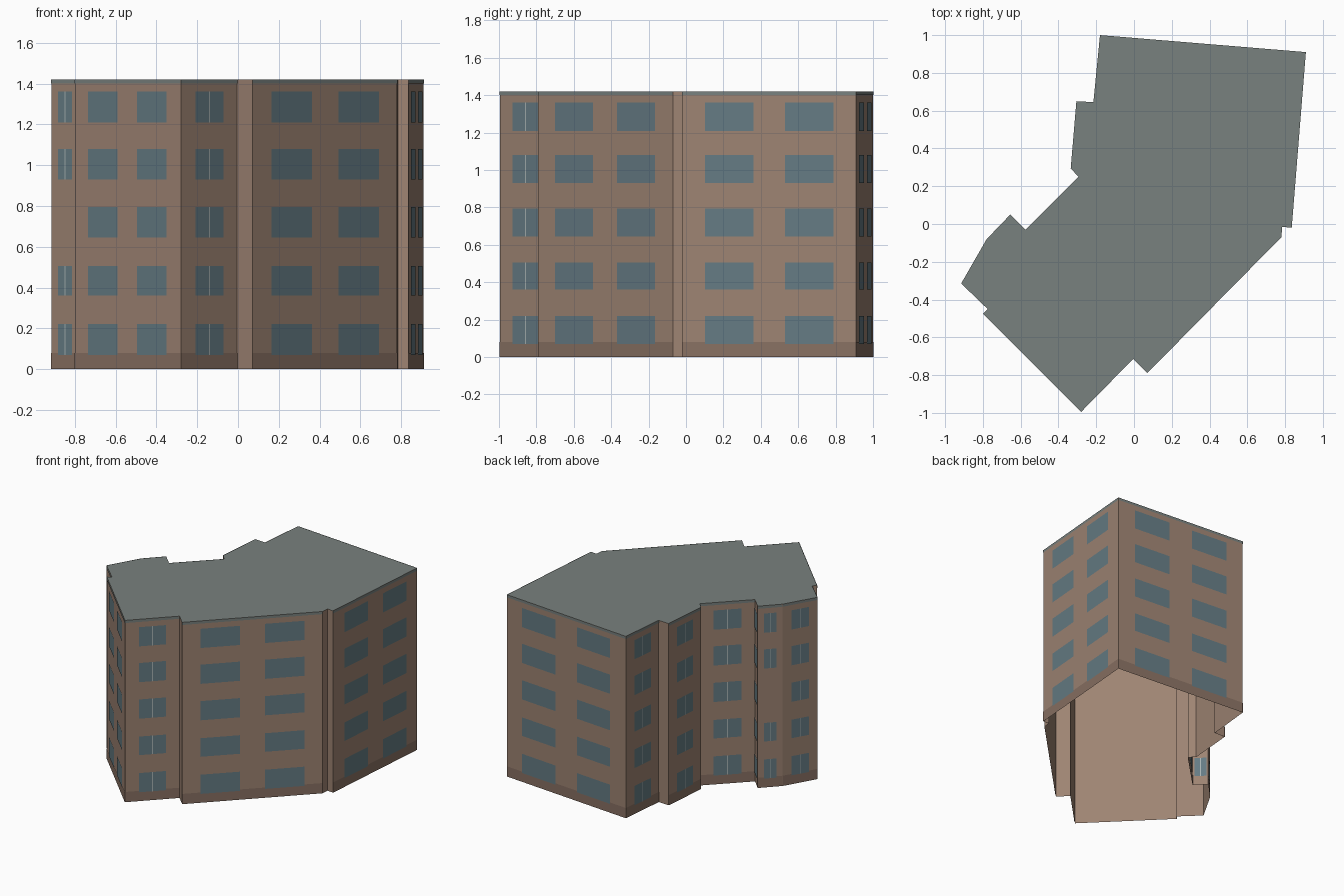
import bpy
from mathutils import Vector

if "Cube" in bpy.data.objects:
    bpy.data.objects.remove(bpy.data.objects["Cube"])

H = 1.42
ROWS = [(0.07, 0.22), (0.36, 0.505), (0.645, 0.795), (0.93, 1.08), (1.21, 1.36)]
ALL = (0, 1, 2, 3, 4)
PAIR = [(0.13, 0.41), (0.59, 0.87)]
ONE = [(0.25, 0.75)]

# Footprint, clockwise from above: corner, windows on the wall that starts there, storeys with windows
PLAN = [
    ((-0.18, 1.0), PAIR, ALL),
    ((0.91, 0.91), PAIR, ALL),
    ((0.835, -0.02), None, ()),
    ((0.785, -0.015), None, ()),
    ((0.78, -0.07), PAIR, ALL),
    ((0.07, -0.79), None, ()),
    ((-0.005, -0.715), ONE, ALL),
    ((-0.28, -0.995), PAIR, ALL),
    ((-0.80, -0.475), None, ()),
    ((-0.775, -0.45), ONE, (0, 1, 3, 4)),
    ((-0.915, -0.315), ONE, ALL),
    ((-0.78, -0.08), ONE, (0, 1, 3, 4)),
    ((-0.655, 0.05), [(0.12, 0.88)], ALL),
    ((-0.575, -0.03), ONE, ALL),
    ((-0.295, 0.25), None, ()),
    ((-0.335, 0.295), ONE, ALL),
    ((-0.305, 0.65), None, ()),
    ((-0.215, 0.645), ONE, ALL),
]


def material(name, rgb):
    m = bpy.data.materials.new(name)
    m.diffuse_color = (*rgb, 1)
    m.use_nodes = True
    m.node_tree.nodes["Principled BSDF"].inputs["Base Color"].default_value = m.diffuse_color
    return m


def build(name, polys, mat):
    verts, faces = [], []
    for p in polys:
        faces.append(range(len(verts), len(verts) + len(p)))
        verts += p
    mesh = bpy.data.meshes.new(name)
    mesh.from_pydata(verts, [], [tuple(f) for f in faces])
    mesh.materials.append(mat)
    ob = bpy.data.objects.new(name, mesh)
    bpy.context.collection.objects.link(ob)


def panel(a, b, f0, f1, z0, z1, out=0.0):
    """Upright rectangle on wall a-b between fractions f0 and f1, pushed outwards."""
    a, b = Vector(a), Vector(b)
    d = b - a
    n = Vector((-d.y, d.x)).normalized() * out
    p, q = a + d * f0 + n, a + d * f1 + n
    return [(q.x, q.y, z0), (p.x, p.y, z0), (p.x, p.y, z1), (q.x, q.y, z1)]


walls, bases, fascias, windows, mullions = [], [], [], [], []
for i, (a, spans, storeys) in enumerate(PLAN):
    b = PLAN[(i + 1) % len(PLAN)][0]
    length = (Vector(b) - Vector(a)).length
    walls.append(panel(a, b, 0, 1, 0, H))
    if not spans:
        continue
    # short returns keep plain edges
    if length > 0.15:
        bases.append(panel(a, b, 0, 1, 0, 0.08, 0.002))
        fascias.append(panel(a, b, 0, 1, 1.4, H, 0.002))
    for s in storeys:
        z0, z1 = ROWS[s]
        for f0, f1 in spans:
            windows.append(panel(a, b, f0, f1, z0, z1, 0.004))
        # single windows have a pale centre bar
        if len(spans) == 1:
            w = 0.003 / length
            mullions.append(panel(a, b, 0.5 - w, 0.5 + w, z0, z1, 0.005))

wall_mat = material("wall_brown", (0.34, 0.23, 0.17))
base_mat = material("base_brown", (0.25, 0.165, 0.125))
roof_mat = material("roof_grey", (0.19, 0.22, 0.21))
glass_mat = material("window_blue", (0.13, 0.20, 0.23))
bar_mat = material("bar_pale", (0.40, 0.46, 0.46))

# Shell is open underneath, with a flat roof
build("walls", walls, wall_mat)
build("roof", [[(x, y, H) for (x, y), _, _ in reversed(PLAN)]], roof_mat)
build("base_band", bases, base_mat)
build("roof_fascia", fascias, roof_mat)
build("windows", windows, glass_mat)
build("window_bars", mullions, bar_mat)
